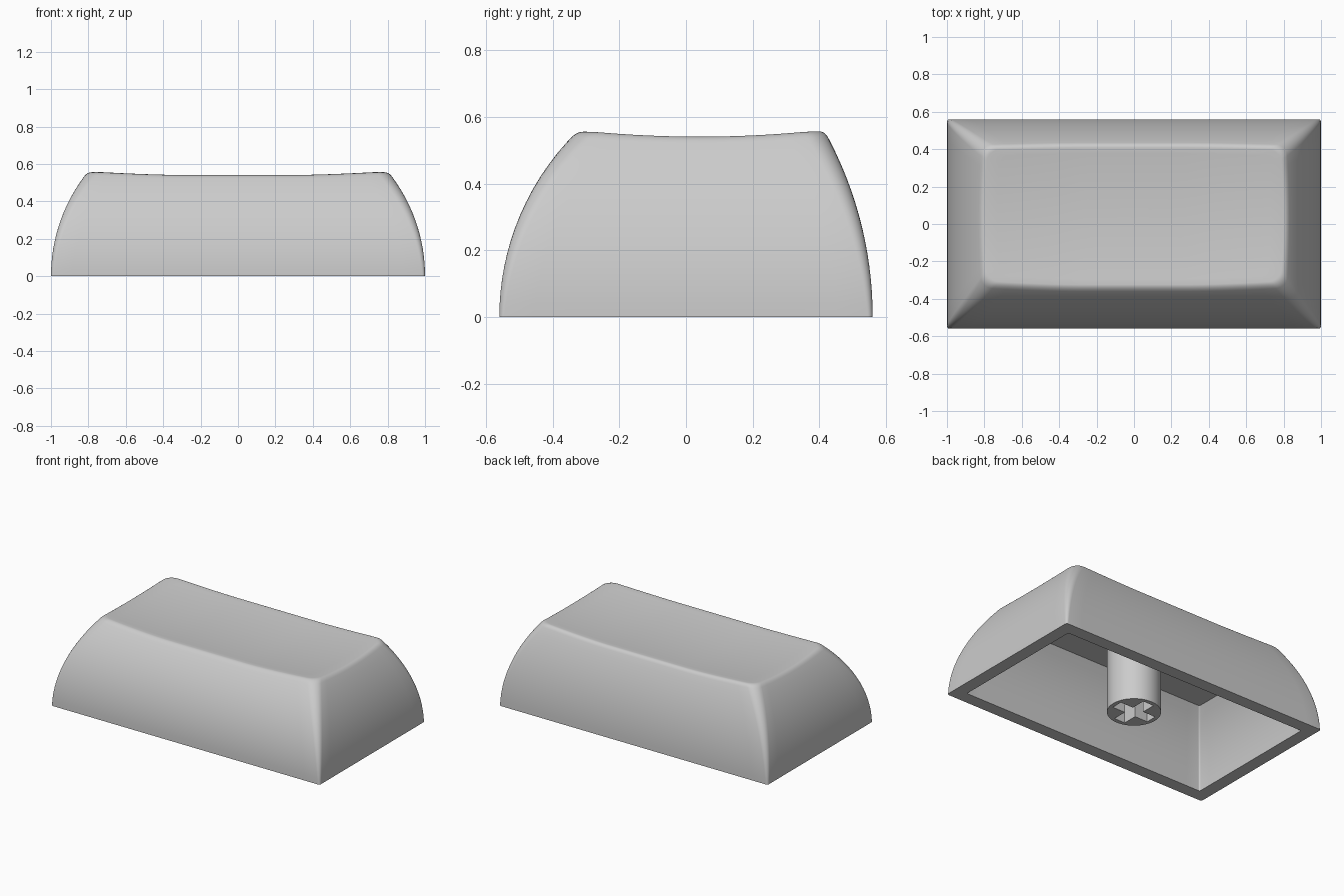
import bpy, bmesh
from math import sqrt, sin, cos, pi
from mathutils import Vector

cube = bpy.data.objects.get("Cube")
if cube:
    bpy.data.objects.remove(cube, do_unlink=True)

plastic = bpy.data.materials.new("grey plastic")
plastic.use_nodes = True
GREY = (0.6, 0.6, 0.6, 1)
plastic.diffuse_color = GREY
plastic.node_tree.nodes["Principled BSDF"].inputs["Base Color"].default_value = GREY

HALF_X, HALF_Y, TOP = 1.0, 0.56, 0.562
WALL, CEILING = 0.085, 0.472
FILLET = 0.018
ARC, SIDE_X, SIDE_Y = 6, 20, 12
CENTRE = Vector((0, 0.04))


def finish(obj, angle=0.6):
    obj.data.materials.clear()
    obj.data.materials.append(plastic)
    bpy.ops.object.select_all(action='DESELECT')
    obj.select_set(True)
    bpy.context.view_layer.objects.active = obj
    bpy.ops.object.shade_smooth_by_angle(angle=angle)


def outline(side, front, back, r):
    """Rounded rectangle, counter-clockwise, with subdivided straight sides."""
    corners = [(side, back), (-side, back), (-side, front), (side, front)]
    arcs = []
    for q, (x, y) in enumerate(corners):
        cx = x - r if x > 0 else x + r
        cy = y - r if y > 0 else y + r
        angles = [(q + i / ARC) * pi / 2 for i in range(ARC + 1)]
        arcs.append([Vector((cx + r * cos(a), cy + r * sin(a))) for a in angles])
    points = []
    for q, arc in enumerate(arcs):
        points += arc
        n = SIDE_Y if q % 2 else SIDE_X
        nxt = arcs[(q + 1) % 4][0]
        points += [arc[-1].lerp(nxt, i / n) for i in range(1, n)]
    return points


def lean(radius, z):
    """Inward drift of a side that follows a circular arc, upright at its foot."""
    return radius - sqrt(radius * radius - z * z)


def section(z, inset, r):
    """Horizontal section of the arched walls, moved inward by inset."""
    return outline(HALF_X - inset - lean(0.89, z), lean(0.78, z) + inset - HALF_Y,
                   HALF_Y - inset - lean(1.15, z), r)


def shell_outline(z):
    return section(z, 0, 0.015 + 0.05 * z / TOP)


def dish(p):
    """Height of the scooped top, highest at its four corners."""
    rise_x = max(0, (abs(p.x) - 0.3) / 0.5) ** 1.5
    rise_y = ((p.y - CENTRE.y) / 0.37) ** 2
    return 0.52 + 0.021 * min(rise_x, 1) + 0.021 * min(rise_y, 1)


def on_dish(p):
    return Vector((p.x, p.y, dish(p)))


heights = [dish(p) for p in shell_outline(TOP)]
COUNT = len(heights)


def side_ring(t):
    ring = []
    for i, h in enumerate(heights):
        p = shell_outline(t * h)[i]
        ring.append(Vector((p.x, p.y, t * h)))
    return ring


def cavity_ring(z):
    return [Vector((p.x, p.y, z)) for p in section(z, WALL, 0.01)]


def fillet_end(e):
    """Point on the dish where the rounded top edge ends."""
    dx = max(-1, min(1, e.x / 0.75))
    dy = max(-1, min(1, (e.y - CENTRE.y) / 0.34))
    return on_dish(e.xy - FILLET * Vector((dx, dy)))


# Cap shell: cavity, bottom rim, curved sides, rounded edge, dished top
rings = [cavity_ring(CEILING * (1 - i / 10)) for i in range(11)]
rings += [side_ring(i / 14 * 0.965) for i in range(15)]
lower, edge = rings[-1], side_ring(1)
upper = [fillet_end(e) for e in edge]
for k in range(1, 7):
    t = k / 6
    rings.append([a * (1 - t) ** 2 + b * 2 * t * (1 - t) + c * t * t
                  for a, b, c in zip(lower, edge, upper)])
for k in range(1, 12):
    rings.append([on_dish(u.xy.lerp(CENTRE, k / 12)) for u in upper])

bm = bmesh.new()
loops = [[bm.verts.new(p) for p in ring] for ring in rings]
for a, b in zip(loops, loops[1:]):
    for i in range(COUNT):
        j = (i + 1) % COUNT
        bm.faces.new((a[i], a[j], b[j], b[i]))
bm.faces.new(loops[0][::-1])
pole = bm.verts.new(on_dish(CENTRE))
for i in range(COUNT):
    bm.faces.new((loops[-1][i], loops[-1][(i + 1) % COUNT], pole))
bmesh.ops.recalc_face_normals(bm, faces=bm.faces)
mesh = bpy.data.meshes.new("cap_shell")
bm.to_mesh(mesh)
bm.free()
shell = bpy.data.objects.new("cap_shell", mesh)
bpy.context.collection.objects.link(shell)
finish(shell)

# Stem: round post hanging from the ceiling
bpy.ops.mesh.primitive_cylinder_add(vertices=64, radius=0.163, depth=CEILING + 0.01,
                                    location=(0, 0, (CEILING + 0.01) / 2))
stem = bpy.context.object
stem.name = "stem"

# Cross-shaped socket cut into the foot of the stem
for size in ((0.27, 0.075, 0.5), (0.08, 0.27, 0.5)):
    bpy.ops.mesh.primitive_cube_add(size=1)
    cutter = bpy.context.object
    cutter.scale = size
    cutter.hide_render = True
    bpy.context.view_layer.objects.active = stem
    cut = stem.modifiers.new("socket", 'BOOLEAN')
    cut.operation = 'DIFFERENCE'
    cut.solver = 'EXACT'
    cut.object = cutter
    bpy.ops.object.modifier_apply(modifier=cut.name)
    bpy.data.objects.remove(cutter, do_unlink=True)
finish(stem)
